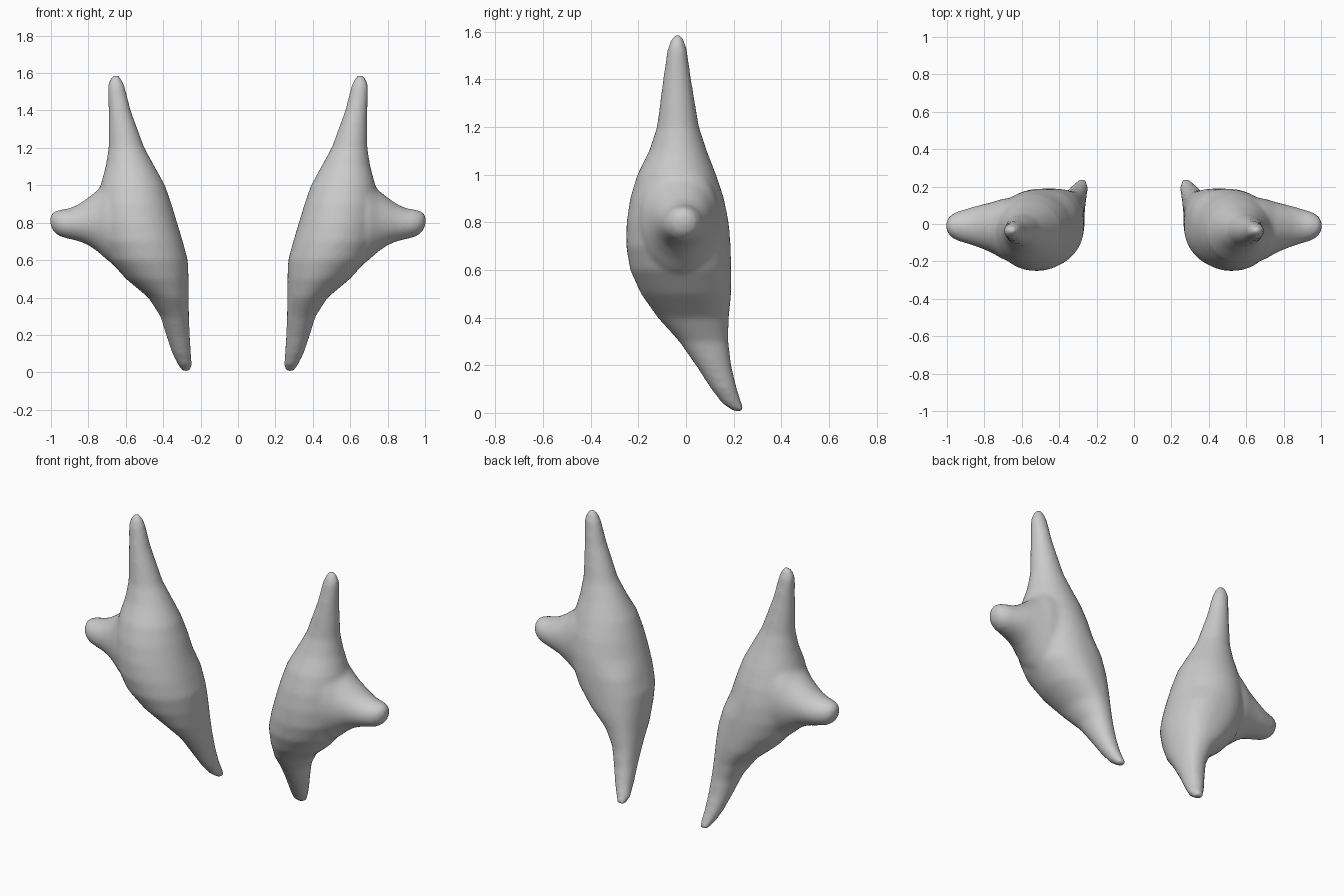
import bpy, bmesh
from math import cos, sin, tau, copysign
from mathutils import Vector

if "Cube" in bpy.data.objects:
    bpy.data.objects.remove(bpy.data.objects["Cube"])

clay = bpy.data.materials.new("light grey")
clay.use_nodes = True
clay.diffuse_color = (0.6, 0.6, 0.6, 1)
clay.node_tree.nodes["Principled BSDF"].inputs["Base Color"].default_value = (0.6, 0.6, 0.6, 1)

# Body cross-sections: height, x inner, x outer, y front, y back
BODY = [
    (0.005, .25, .30, .20, .25), (0.04, .245, .322, .15, .235),
    (0.1, .25, .352, .105, .215), (0.2, .258, .385, .04, .19),
    (0.3, .262, .415, -.03, .178), (0.4, .264, .48, -.12, .18),
    (0.5, .264, .60, -.19, .19), (0.6, .268, .69, -.235, .19),
    (0.7, .295, .735, -.252, .188), (0.8, .325, .75, -.25, .18),
    (0.9, .355, .75, -.235, .16), (1.0, .39, .735, -.205, .127),
    (1.1, .445, .708, -.155, .088), (1.2, .50, .692, -.122, .055),
    (1.4, .573, .692, -.097, .022), (1.53, .605, .698, -.078, .004),
    (1.57, .622, .685, -.062, -.01), (1.59, .64, .668, -.046, -.025)]

# Side horn cross-sections: x, z low, z high, y front, y back
HORN = [
    (.5, .52, 1.12, -.20, .15), (.6, .53, 1.10, -.20, .15),
    (.7, .60, 1.035, -.19, .135), (.75, .645, .975, -.16, .12),
    (.8, .68, .935, -.137, .107), (.85, .70, .90, -.118, .095),
    (.9, .712, .877, -.103, .08), (.95, .725, .87, -.088, .065),
    (.985, .748, .86, -.065, .045), (1.003, .785, .84, -.035, .015)]
SIDES = 32


def loft(bm, sections, point, back_power):
    """Skin closed oval rings; back_power squares off the inner back corner."""
    rings = []
    for t, a0, a1, b0, b1 in sections:
        ring = []
        for i in range(SIDES):
            c, s = cos(tau * i / SIDES), sin(tau * i / SIDES)
            p = 2 / back_power if c < 0 < s and 0.15 < t < 0.75 else 1
            a = (a0 + a1) / 2 + (a1 - a0) / 2 * copysign(abs(c) ** p, c)
            b = (b0 + b1) / 2 + (b1 - b0) / 2 * copysign(abs(s) ** p, s)
            ring.append(bm.verts.new(point(t, a, b)))
        rings.append(ring)
    for low, high in zip(rings, rings[1:]):
        for i in range(SIDES):
            j = (i + 1) % SIDES
            bm.faces.new((low[i], low[j], high[j], high[i]))
    bm.faces.new(rings[0][::-1])
    bm.faces.new(rings[-1])


def build(name, side):
    bm = bmesh.new()
    loft(bm, BODY, lambda t, a, b: Vector((side * a, b, t)), 2.6)
    loft(bm, HORN, lambda t, a, b: Vector((side * t, b, a)), 2)
    # Orient each shell outward
    bmesh.ops.recalc_face_normals(bm, faces=bm.faces)
    mesh = bpy.data.meshes.new(name)
    bm.to_mesh(mesh)
    bm.free()
    mesh.materials.append(clay)
    obj = bpy.data.objects.new(name, mesh)
    bpy.context.collection.objects.link(obj)
    # Fuse horn and body into one soft skin
    fuse = obj.modifiers.new("fuse", "REMESH")
    fuse.mode = "VOXEL"
    fuse.voxel_size = 0.013
    fuse.use_smooth_shade = True
    soften = obj.modifiers.new("soften", "SMOOTH")
    soften.factor = 0.5
    soften.iterations = 10


build("left_horned_pod", 1)
build("right_horned_pod", -1)
